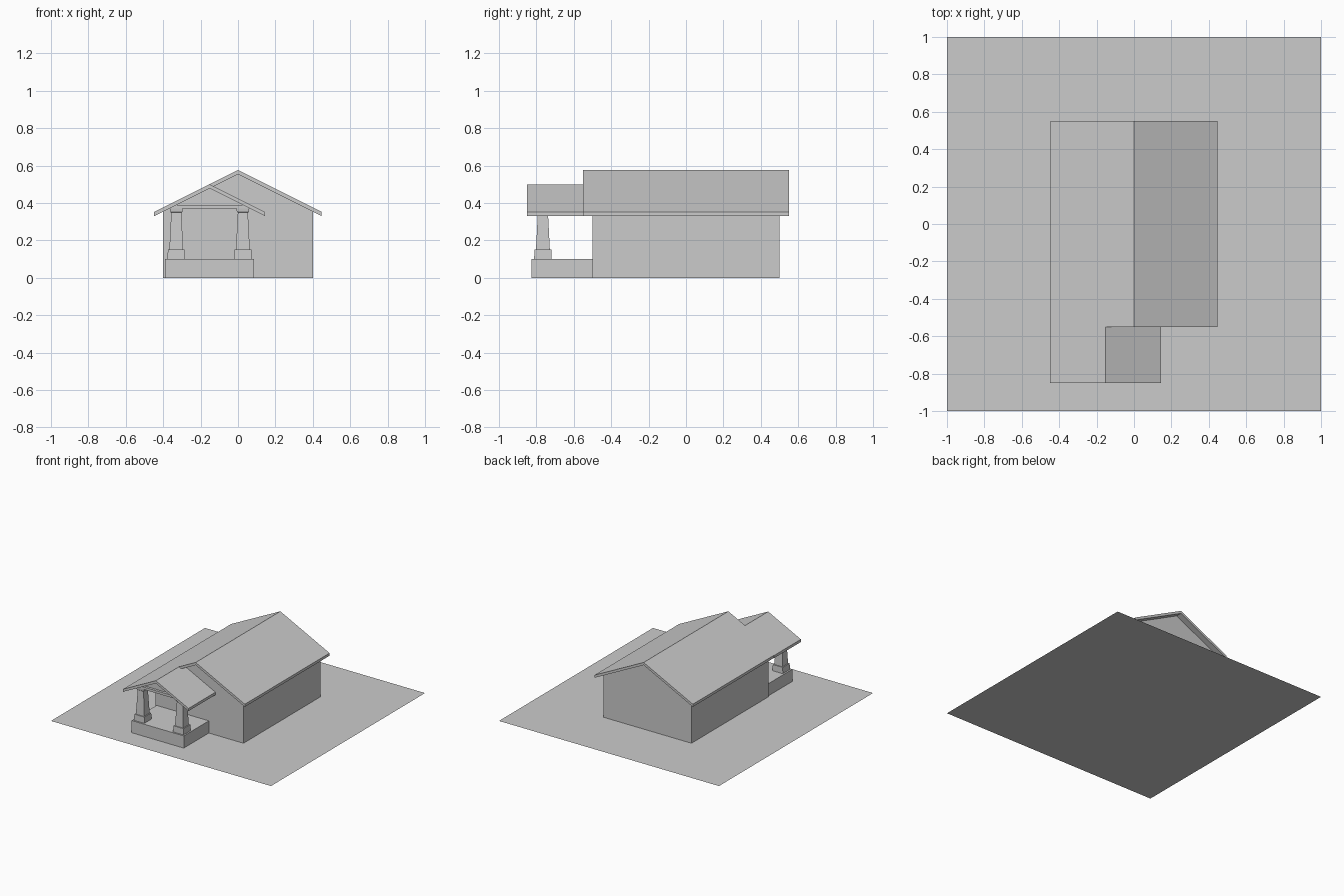
import bpy
import bmesh

old = bpy.data.objects.get("Cube")
if old:
    bpy.data.objects.remove(old, do_unlink=True)

# Single plain colour
GREY = (0.6, 0.6, 0.6, 1)
clay = bpy.data.materials.new("plain_grey")
clay.use_nodes = True
clay.diffuse_color = GREY
clay.node_tree.nodes["Principled BSDF"].inputs["Base Color"].default_value = GREY


def finish(name, bm):
    bmesh.ops.recalc_face_normals(bm, faces=bm.faces)
    mesh = bpy.data.meshes.new(name)
    bm.to_mesh(mesh)
    bm.free()
    mesh.materials.append(clay)
    obj = bpy.data.objects.new(name, mesh)
    bpy.context.collection.objects.link(obj)
    return obj


def prism(name, profile, y0, y1):
    """Extrude an (x, z) outline from y0 to y1."""
    bm = bmesh.new()
    face = bm.faces.new([bm.verts.new((x, y0, z)) for x, z in profile])
    grown = bmesh.ops.extrude_face_region(bm, geom=[face])["geom"]
    verts = [g for g in grown if isinstance(g, bmesh.types.BMVert)]
    bmesh.ops.translate(bm, verts=verts, vec=(0, y1 - y0, 0))
    return finish(name, bm)


def box(name, x0, x1, y0, y1, z0, z1):
    return prism(name, [(x0, z0), (x1, z0), (x1, z1), (x0, z1)], y0, y1)


def gable_roof(name, cx, half, ridge, y0, y1, thick=0.022, pitch=0.5):
    eave = ridge - half * pitch
    outline = [(cx - half, eave), (cx, ridge), (cx + half, eave),
               (cx + half, eave - thick), (cx, ridge - thick),
               (cx - half, eave - thick)]
    return prism(name, outline, y0, y1)


def square_stack(name, cx, cy, rings):
    """Square post whose half width changes with height."""
    bm = bmesh.new()
    loops = [[bm.verts.new((cx + sx * r, cy + sy * r, z))
              for sx, sy in ((-1, -1), (1, -1), (1, 1), (-1, 1))]
             for r, z in rings]
    for low, high in zip(loops, loops[1:]):
        for i in range(4):
            j = (i + 1) % 4
            bm.faces.new((low[i], low[j], high[j], high[i]))
    bm.faces.new(loops[0])
    bm.faces.new(loops[-1])
    return finish(name, bm)


# Ground sheet
bm = bmesh.new()
bmesh.ops.create_grid(bm, x_segments=1, y_segments=1, size=1)
finish("ground", bm)

# House body with gabled ends, and main roof
prism("house_walls", [(-0.4, 0), (0.4, 0), (0.4, 0.354), (0, 0.554), (-0.4, 0.354)],
      -0.5, 0.5)
gable_roof("main_roof", 0, 0.447, 0.576, -0.55, 0.55)

# Porch: floor, roof, ceiling beam and recessed gable
PX = -0.152
box("porch_floor", -0.39, 0.085, -0.825, -0.5, 0, 0.1)
gable_roof("porch_roof", PX, 0.297, 0.5, -0.85, -0.5)
prism("porch_beam", [(PX - 0.216, 0.37), (PX + 0.216, 0.37),
                     (PX + 0.176, 0.39), (PX - 0.176, 0.39)], -0.8, -0.5)
prism("porch_gable", [(PX - 0.176, 0.39), (PX + 0.176, 0.39), (PX, 0.478)],
      -0.78, -0.75)

# Tapered square columns with plinth and capital
for side, name in ((-1, "right_column"), (1, "left_column")):
    cx = PX + side * 0.178
    square_stack(name, cx, -0.765,
                 [(0.047, 0.1), (0.045, 0.15), (0.037, 0.15),
                  (0.027, 0.348), (0.032, 0.352), (0.034, 0.37)])
